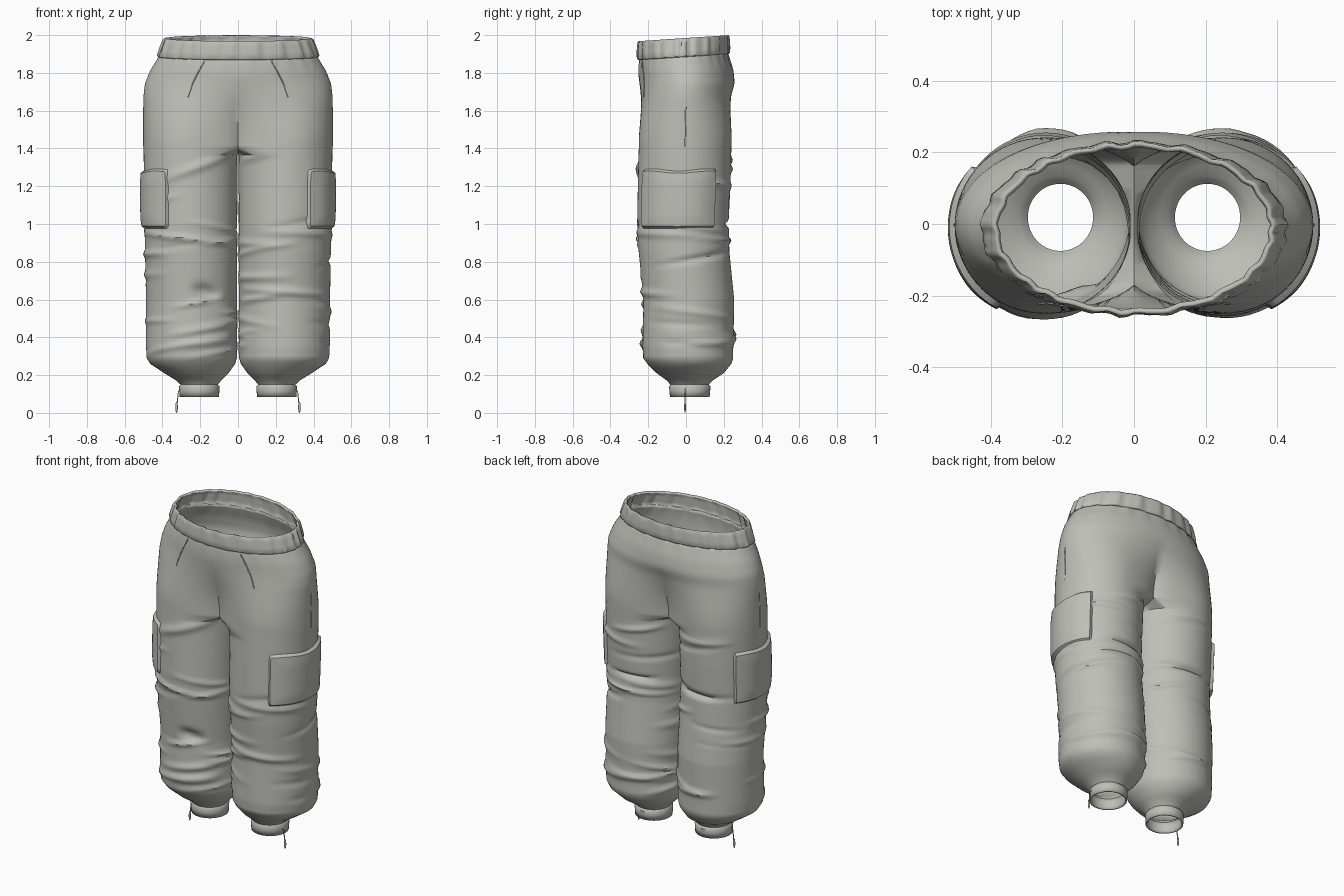
import bpy, bmesh, math, random
from mathutils import Vector

random.seed(4)
if "Cube" in bpy.data.objects:
    bpy.data.objects.remove(bpy.data.objects["Cube"])

cloth = bpy.data.materials.new("grey cloth")
cloth.use_nodes = True
GREY = (0.52, 0.52, 0.48, 1)
cloth.diffuse_color = GREY
cloth.node_tree.nodes["Principled BSDF"].inputs["Base Color"].default_value = GREY


def finish(name, bm, thickness=0, angle=50):
    mesh = bpy.data.meshes.new(name)
    bm.to_mesh(mesh)
    bm.free()
    ob = bpy.data.objects.new(name, mesh)
    bpy.context.collection.objects.link(ob)
    mesh.materials.append(cloth)
    if thickness:
        mod = ob.modifiers.new("Thickness", "SOLIDIFY")
        mod.thickness = thickness
    bpy.ops.object.select_all(action="DESELECT")
    ob.select_set(True)
    bpy.context.view_layer.objects.active = ob
    bpy.ops.object.shade_smooth_by_angle(angle=math.radians(angle))
    return ob


def smooth(a, b, v):
    t = min(1, max(0, (v - a) / (b - a)))
    return t * t * (3 - 2 * t)


def sample(rows, z):
    for lo, hi in zip(rows, rows[1:]):
        if z <= hi[0]:
            t = max(0, (z - lo[0]) / (hi[0] - lo[0]))
            return [a + (b - a) * t for a, b in zip(lo[1:], hi[1:])]
    return rows[-1][1:]


def skin(bm, rows, side, closed):
    """Join rows of vertices with outward-facing quads."""
    for low, high in zip(rows, rows[1:]):
        n = len(low)
        for i in range(n if closed else n - 1):
            j = (i + 1) % n
            quad = (low[i], low[j], high[j], high[i])
            bm.faces.new(quad if side > 0 else quad[::-1])


# Leg outline: height, inner x, outer x, front y, back y
LEG = [(.085, .10, .31, -.085, .125), (.14, .098, .312, -.09, .13),
       (.15, .106, .304, -.083, .12), (.17, .09, .325, -.10, .14),
       (.21, .05, .39, -.155, .20), (.26, .015, .465, -.205, .24),
       (.29, .006, .482, -.225, .25), (.35, .004, .487, -.23, .25),
       (.60, .005, .487, -.225, .255), (.85, .004, .492, -.25, .23),
       (1.0, .004, .495, -.258, .225), (1.2, .003, .497, -.255, .235),
       (1.4, 0, .50, -.25, .24)]
# Hip outline: height, outer x, front y, back y
HIP = [(1.4, .50, -.25, .24), (1.68, .50, -.25, .25), (1.74, .493, -.25, .262),
       (1.80, .467, -.252, .25), (1.85, .433, -.25, .23), (1.89, .41, -.243, .217)]
CROTCH = 1.4
OPEN = math.radians(135)

# Cloth folds: side, height, angle, angular reach, slope, width, depth
folds = [(-1, 1.3, -1.7, 1.0, -.09, .025, .014), (1, 1.36, -2.2, .6, .05, .02, .012),
         (-1, .64, -1.9, .35, .05, .035, -.03), (1, 1.0, 1.7, .7, 0, .012, -.02),
         (-1, 1.0, 1.7, .7, 0, .012, -.02)]
for side in (-1, 1):
    for low, high, count in ((.32, .53, 9), (.8, 1.03, 9), (.55, .8, 3), (1.1, 1.38, 3)):
        for k in range(count):
            folds.append((side, low + (high - low) * (k + random.random()) / count,
                          random.uniform(-3, 3), random.uniform(.6, 1.5),
                          random.uniform(-.05, .05), random.uniform(.011, .02),
                          random.choice((-.008, .01, .014))))


def crease(side, ang, z):
    total = 0
    for s, height, mid, reach, slope, width, depth in folds:
        if s != side:
            continue
        d = (ang - mid + math.pi) % math.tau - math.pi
        if abs(d) < reach:
            fade = math.cos(d / reach * math.pi / 2)
            total += depth * fade * math.exp(-((z - height - slope * d) / width) ** 2)
    return max(-.025, min(.016, total))


def leg_point(side, ang, z, lift=0, folded=True):
    x0, x1, y0, y1 = sample(LEG, z)
    push = lift + (crease(side, ang, z) if folded else 0)
    x = (x0 + x1) / 2 + ((x1 - x0) / 2 + push) * math.cos(ang)
    y = (y0 + y1) / 2 + ((y1 - y0) / 2 + push) * math.sin(ang)
    return Vector((side * max(x, .003), y, z))


def hip_point(side, ang, z, lift=0):
    xo, y0, y1 = sample(HIP, z)
    cy, ry = (y0 + y1) / 2, (y1 - y0) / 2 + lift
    # Two-lobed section near the legs, one oval at the waist
    pull = smooth(math.radians(85), OPEN, abs(ang))
    lobe_x = xo / 2 + (xo / 2 + lift) * math.cos(ang) - .1464 * xo * pull
    lobe_y = cy + ry * math.sin(ang)
    a = ang * (math.pi / 2) / OPEN
    t = smooth(1.42, 1.80, z)
    x = lobe_x * (1 - t) + (xo + lift) * math.cos(a) * t
    y = lobe_y * (1 - t) + (cy + ry * math.sin(a)) * t
    if abs(ang) > OPEN - .001:
        x = 0
    gather = .004 * math.sin(ang * 17) * smooth(1.78, 1.87, z)
    tilt = .03 * (y + .25) / .5 * smooth(1.7, 1.88, z)
    return Vector((side * x, y + gather * math.sin(ang), z + tilt))


# Trousers body: both legs joined to the hips along the crotch
N, OUT = 64, 49
angles = [-OPEN + i * math.tau / N for i in range(N)]
bm = bmesh.new()
for side in (-1, 1):
    heights = [.085, .115, .14, .15, .16, .17, .19, .21, .235, .26, .275, .29]
    heights += [.29 + .0125 * k for k in range(1, 87)]
    rows = [[bm.verts.new(leg_point(side, a, z)) for a in angles] for z in heights]
    split = []
    for i, a in enumerate(angles):
        if i < OUT:
            p = hip_point(side, a, CROTCH)
        else:
            t = (i - OUT + 1) / (N - OUT + 1)
            front, back = hip_point(side, -OPEN, CROTCH), hip_point(side, OPEN, CROTCH)
            p = back.lerp(front, t)
            p.z -= .03 * math.sin(t * math.pi)
        split.append(bm.verts.new(p))
    rows.append(split)
    skin(bm, rows, side, True)
    upper = [split[:OUT]]
    for k in range(1, 26):
        z = CROTCH + (1.88 - CROTCH) * k / 25
        upper.append([bm.verts.new(hip_point(side, a, z)) for a in angles[:OUT]])
    skin(bm, upper, side, False)
bmesh.ops.remove_doubles(bm, verts=[v for v in bm.verts if abs(v.co.x) < 1e-5], dist=.0005)
finish("trousers_body", bm, .008)

# Gathered elastic waistband
bm = bmesh.new()
rows = []
for z, rx, ry, ripple in ((1.868, .422, .238, .002), (1.875, .426, .243, .004),
                          (1.905, .415, .243, .005), (1.94, .402, .241, .005),
                          (1.962, .393, .239, .004), (1.968, .386, .236, .002)):
    row = []
    for i in range(128):
        a = i * math.tau / 128
        r = ripple * (math.sin(a * 23 + 2 * math.sin(a * 3)) + .5 * math.sin(a * 37))
        y = -.013 + (ry + r) * math.sin(a)
        row.append(bm.verts.new(((rx + r) * math.cos(a), y, z + .032 * (y + .25) / .48)))
    rows.append(row)
skin(bm, rows, 1, True)
finish("waistband", bm, .014)


def cord(name, points, radius):
    curve = bpy.data.curves.new(name, "CURVE")
    curve.dimensions = "3D"
    curve.bevel_depth = radius
    curve.bevel_resolution = 1
    line = curve.splines.new("POLY")
    line.points.add(len(points) - 1)
    for p, co in zip(line.points, points):
        p.co = (*co, 1)
    curve.materials.append(cloth)
    ob = bpy.data.objects.new(name, curve)
    bpy.context.collection.objects.link(ob)


for side, label in ((1, "left"), (-1, "right")):
    # Cargo pocket: padded patch wrapped around the outer thigh
    bm = bmesh.new()
    rows = []
    cols, tiers = 28, 16
    for k in range(tiers + 1):
        v = k / tiers
        row = []
        for i in range(cols + 1):
            u = i / cols
            edge = min(u, 1 - u, v, 1 - v)
            lift = -.012 if edge == 0 else .016 + .006 * smooth(0, .25, edge)
            inset = .015 * (1 - smooth(0, .12, min(v, 1 - v)))
            a = math.radians(-63 + 107 * u) * (1 - inset)
            z = .968 + .327 * v + .006 * math.sin(u * 9) * v
            row.append(bm.verts.new(leg_point(side, a, z, lift, False)))
        rows.append(row)
    skin(bm, rows, side, False)
    finish(label + "_cargo_pocket", bm, 0, 40)

    # Slanted front pocket seam and straight side seam
    cord(label + "_front_pocket_seam",
         [hip_point(side, math.radians(-98 + 11 * t / 8), 1.86 - .19 * t / 8, .001)
          for t in range(9)], .003)
    cord(label + "_side_seam",
         [hip_point(side, 0, 1.41 + .21 * t / 8, 0) for t in range(9)], .003)

    # Ankle drawcord with its small toggle
    cord(label + "_ankle_cord", [(side * .305, -.005, .13), (side * .316, -.005, .11),
                                 (side * .322, -.005, .05)], .003)
    bm = bmesh.new()
    bmesh.ops.create_uvsphere(bm, u_segments=10, v_segments=8, radius=1)
    for v in bm.verts:
        v.co = Vector((side * .325 + .007 * v.co.x, -.005 + .005 * v.co.y, .03 + .03 * v.co.z))
    finish(label + "_cord_toggle", bm)
